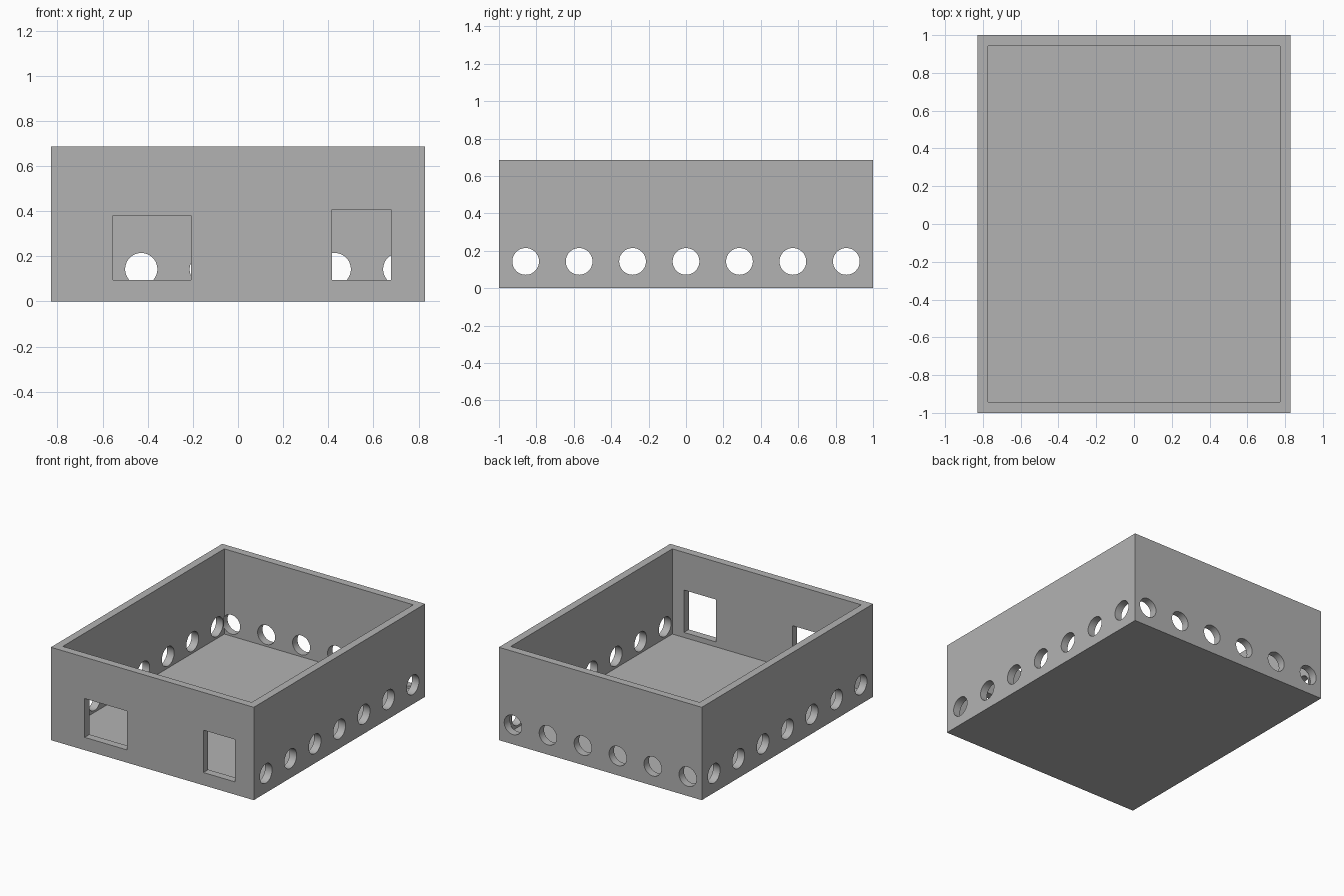
import bpy
import bmesh
import math
from mathutils import Matrix, Vector

if "Cube" in bpy.data.objects:
    bpy.data.objects.remove(bpy.data.objects["Cube"], do_unlink=True)

HALF_X, HALF_Y, HEIGHT = 0.829, 1.0, 0.686
WALL = 0.057
HOLE_R, HOLE_Z, PITCH = 0.0714, 0.143, 2 / 7

grey = bpy.data.materials.new("plain grey")
grey.use_nodes = True
colour = (0.448, 0.448, 0.448, 1)
grey.diffuse_color = colour
grey.node_tree.nodes["Principled BSDF"].inputs["Base Color"].default_value = colour


def add_box(bm, low, high):
    low, high = Vector(low), Vector(high)
    bmesh.ops.create_cube(bm, size=1, matrix=Matrix.Translation((low + high) / 2)
                          @ Matrix.Diagonal(high - low).to_4x4())


def add_rod(bm, centre, axis, length):
    turn = Matrix.Rotation(math.pi / 2, 4, "Y" if axis == "X" else "X")
    bmesh.ops.create_cone(bm, cap_ends=True, segments=64, radius1=HOLE_R, radius2=HOLE_R,
                          depth=length, matrix=Matrix.Translation(centre) @ turn)


def finish(name, bm):
    mesh = bpy.data.meshes.new(name)
    bm.to_mesh(mesh)
    bm.free()
    mesh.materials.append(grey)
    obj = bpy.data.objects.new(name, mesh)
    bpy.context.collection.objects.link(obj)
    return obj


# Solid block that becomes the open tray
bm = bmesh.new()
add_box(bm, (-HALF_X, -HALF_Y, 0), (HALF_X, HALF_Y, HEIGHT))
tray = finish("open_box", bm)

# Inner cavity
bm = bmesh.new()
add_box(bm, (WALL - HALF_X, WALL - HALF_Y, WALL), (HALF_X - WALL, HALF_Y - WALL, HEIGHT + 0.2))
cutters = [finish("cavity_cutter", bm)]

# Two rectangular openings in the front wall
bm = bmesh.new()
for x0, x1, top in ((-0.553, -0.209, 0.381), (0.417, 0.677, 0.407)):
    add_box(bm, (x0, -HALF_Y - 0.1, 0.094), (x1, -HALF_Y + 0.1, top))
cutters.append(finish("front_opening_cutter", bm))

# Seven round holes through both side walls
bm = bmesh.new()
for i in range(7):
    add_rod(bm, (0, (i - 3) * PITCH, HOLE_Z), "X", 2 * HALF_X + 0.2)
cutters.append(finish("side_hole_cutter", bm))

# Six round holes through the back wall
bm = bmesh.new()
for i in range(6):
    add_rod(bm, ((i - 2.5) * PITCH, HALF_Y, HOLE_Z), "Y", 2 * WALL + 0.01)
cutters.append(finish("back_hole_cutter", bm))

# Cut the block and keep only the result
for cutter in cutters:
    cutter.hide_render = True
    cut = tray.modifiers.new(cutter.name, "BOOLEAN")
    cut.operation = "DIFFERENCE"
    cut.solver = "EXACT"
    cut.object = cutter
bpy.context.view_layer.update()
result = bpy.data.meshes.new_from_object(
    tray.evaluated_get(bpy.context.evaluated_depsgraph_get()))
tray.modifiers.clear()
tray.data = result
for cutter in cutters:
    bpy.data.objects.remove(cutter, do_unlink=True)

# One grey throughout, smooth hole walls with crisp rims
result.materials.clear()
result.materials.append(grey)
for face in result.polygons:
    face.material_index = 0
bpy.ops.object.select_all(action="DESELECT")
tray.select_set(True)
bpy.context.view_layer.objects.active = tray
bpy.ops.object.shade_smooth_by_angle(angle=math.radians(30))
